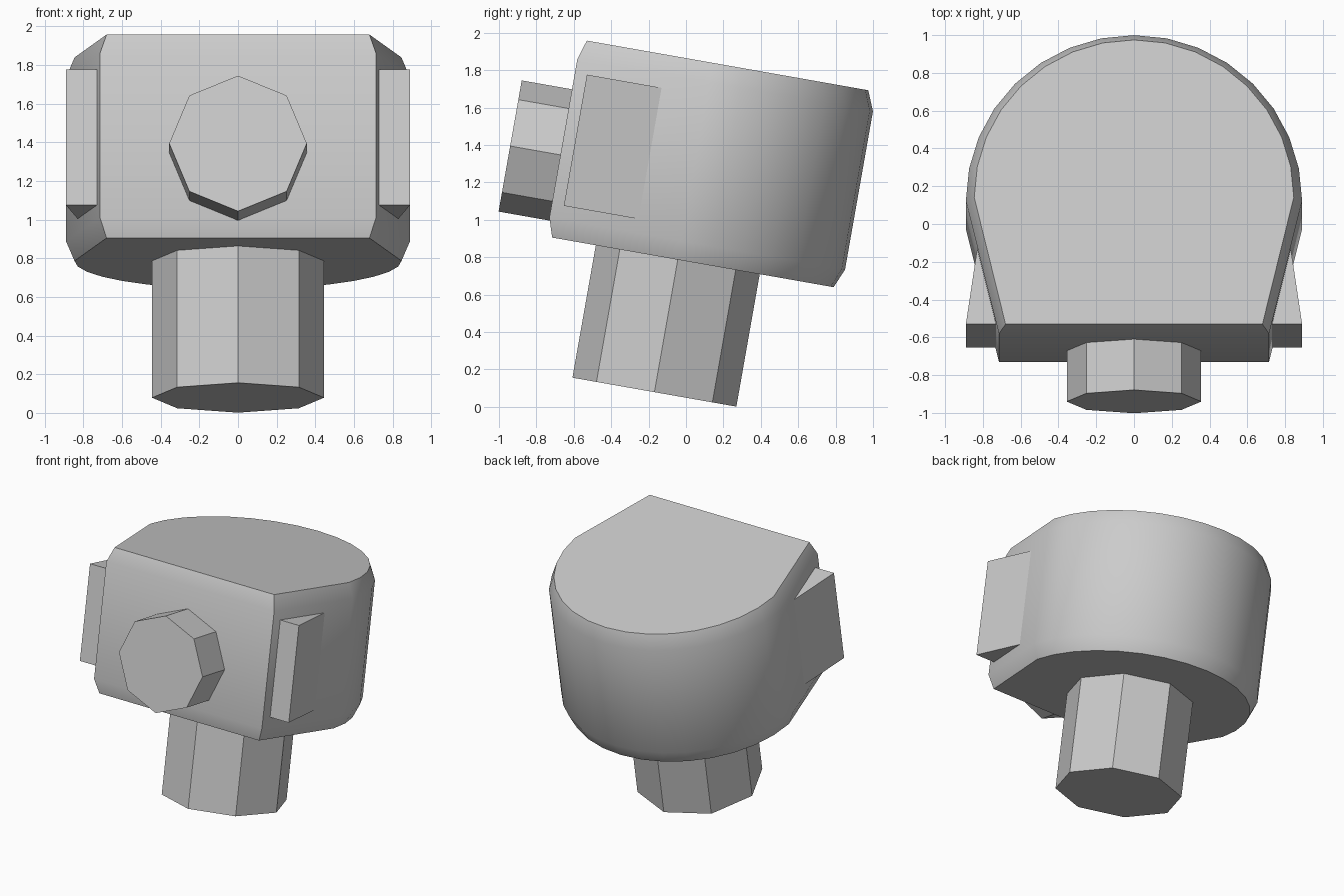
import bpy, bmesh
from math import sin, cos, pi, radians
from mathutils import Matrix, Vector

cube = bpy.data.objects.get("Cube")
if cube:
    bpy.data.objects.remove(cube, do_unlink=True)

grey = bpy.data.materials.new("plain grey")
grey.use_nodes = True
GREY = (0.6, 0.6, 0.6, 1)
grey.diffuse_color = GREY
grey.node_tree.nodes["Principled BSDF"].inputs["Base Color"].default_value = GREY

# The whole model leans back about the x axis
TILT = Matrix.Rotation(radians(-10), 4, 'X')
CENTRE_Y = -0.18


def loft(name, rings):
    """Skin a stack of equal-length rings and cap both ends."""
    bm = bmesh.new()
    rows = [[bm.verts.new(TILT @ Vector(p)) for p in ring] for ring in rings]
    n = len(rows[0])
    for low, high in zip(rows, rows[1:]):
        for i in range(n):
            j = (i + 1) % n
            bm.faces.new((low[i], low[j], high[j], high[i]))
    bm.faces.new(rows[0][::-1])
    bm.faces.new(rows[-1])
    bmesh.ops.recalc_face_normals(bm, faces=bm.faces)
    mesh = bpy.data.meshes.new(name)
    bm.to_mesh(mesh)
    bm.free()
    mesh.materials.append(grey)
    obj = bpy.data.objects.new(name, mesh)
    bpy.context.collection.objects.link(obj)
    return obj


def circle(radius, steps, total):
    return [(radius * cos(total * i / steps), radius * sin(total * i / steps))
            for i in range(steps + 1)]


# Head: half round at the back, tapering to a flat front, chamfered rims
def head_ring(z, radius, front_x, front_y):
    arc = [(x, y + CENTRE_Y) for x, y in circle(radius, 16, pi)]
    outline = arc + [(-front_x, front_y), (front_x, front_y)]
    return [(x, y, z) for x, y in outline]


inner = (0.846, 0.68, -0.862)
outer = (0.89, 0.715, -0.895)
head = loft("head", [head_ring(0.767, *inner), head_ring(0.87, *outer),
                     head_ring(1.73, *outer), head_ring(1.836, *inner)])

# Neck and nose: octagonal prisms
neck_outline = circle(0.445, 8, 2 * pi)[:-1]
loft("neck", [[(x, y + CENTRE_Y, z) for x, y in neck_outline] for z in (0.048, 0.8)])

nose_outline = circle(0.356, 8, 2 * pi)[:-1]
loft("nose", [[(x, y, z + 1.21) for x, z in nose_outline] for y in (-1.168, -0.87)])

# Ears: wedges fading into the sides of the head
for side, name in ((1, "left_ear"), (-1, "right_ear")):
    wedge = [(0.70, -0.83), (0.89, -0.83), (0.83, -0.424)]
    loft(name, [[(side * x, y, z) for x, y in wedge] for z in (0.945, 1.657)])

# Smooth the head walls, keeping the rims and front corners sharp
bpy.ops.object.select_all(action='DESELECT')
head.select_set(True)
bpy.context.view_layer.objects.active = head
bpy.ops.object.shade_smooth_by_angle(angle=radians(30))
